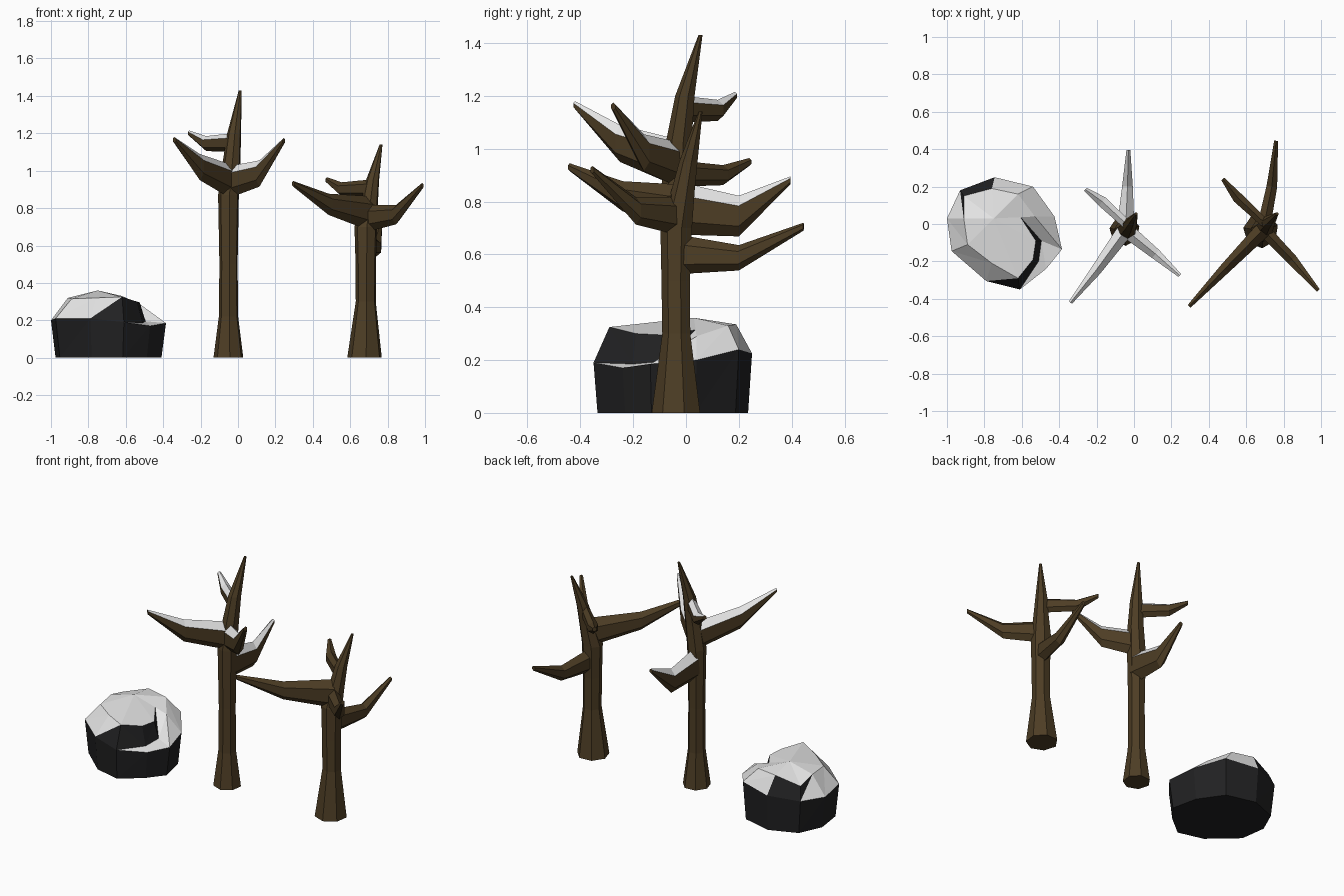
import bpy, bmesh, math
from mathutils import Vector

if "Cube" in bpy.data.objects:
    bpy.data.objects.remove(bpy.data.objects["Cube"])


def material(name, rgb):
    m = bpy.data.materials.new(name)
    m.diffuse_color = (*rgb, 1)
    m.use_nodes = True
    m.node_tree.nodes["Principled BSDF"].inputs["Base Color"].default_value = m.diffuse_color
    return m


BARK = material("bark_brown", (0.075, 0.047, 0.018))
SNOW = material("snow_white", (0.8, 0.8, 0.8))
STONE = material("dark_stone", (0.015, 0.015, 0.016))


def finish(bm, name, mats):
    bmesh.ops.recalc_face_normals(bm, faces=bm.faces)
    me = bpy.data.meshes.new(name)
    bm.to_mesh(me)
    bm.free()
    for m in mats:
        me.materials.append(m)
    ob = bpy.data.objects.new(name, me)
    bpy.context.collection.objects.link(ob)
    return ob


def loft(bm, rings, snow_sides=()):
    """Skin rings of equal size and cap both ends; listed sides become snow."""
    vs = [[bm.verts.new(p) for p in r] for r in rings]
    n = len(vs[0])
    for a, b in zip(vs, vs[1:]):
        for i in range(n):
            j = (i + 1) % n
            f = bm.faces.new((a[i], a[j], b[j], b[i]))
            f.material_index = 1 if i in snow_sides else 0
    bm.faces.new(vs[0])
    bm.faces.new(vs[-1])


def trunk(name, sections):
    """Seven-sided trunk and leader from (x, y, z, radius) sections."""
    bm = bmesh.new()
    rings = [[(x + r * math.cos(math.tau * i / 7 + 0.3),
               y + r * math.sin(math.tau * i / 7 + 0.3), z) for i in range(7)]
             for x, y, z, r in sections]
    loft(bm, rings)
    finish(bm, name, [BARK])


def branch(name, sections, snowy):
    """Deep six-sided branch with a top ridge; sections are (point, half width, half height)."""
    bm = bmesh.new()
    d = Vector(sections[-1][0]) - Vector(sections[0][0])
    side = Vector((d.y, -d.x, 0)).normalized()
    rings = []
    for p, w, h in sections:
        rings.append([Vector(p) + side * w * 1.1 * math.sin(math.tau * i / 6)
                      + Vector((0, 0, h * math.cos(math.tau * i / 6))) for i in range(6)])
    loft(bm, rings, (0, 5) if snowy else ())
    finish(bm, name, [BARK, SNOW])


# Trunks with their pointed leaders
trunk("snowy_tree_trunk", [
    (-.05, -.035, 0, .082), (-.05, -.035, .22, .053), (-.05, -.035, .5, .05),
    (-.05, -.035, .87, .057), (-.035, -.025, 1.03, .05),
    (-.02, -.003, 1.2, .038), (.012, .055, 1.43, .008)])
trunk("bare_tree_trunk", [
    (.678, -.035, 0, .095), (.684, -.035, .3, .055), (.684, -.037, .5, .056),
    (.684, -.035, .7, .062), (.705, -.01, .84, .046),
    (.72, .01, .95, .036), (.765, .055, 1.14, .008)])

# Branches: start, start height, bend, bend height, tip
BRANCHES = [
    ("snowy_front_left", (-.045, -.03, .945), .09, (-.205, -.25, 1.02), .07, (-.34, -.42, 1.165), True),
    ("snowy_front_right", (-.045, -.03, .94), .085, (.115, -.16, .985), .07, (.245, -.275, 1.16), True),
    ("snowy_back_left", (-.03, -.01, 1.15), .05, (-.17, .12, 1.145), .04, (-.26, .185, 1.2), True),
    ("snowy_back", (-.045, -.03, .775), .1, (-.035, .2, .745), .077, (-.03, .395, .88), True),
    ("bare_front_left", (.69, -.03, .775), .09, (.485, -.24, .82), .057, (.295, -.44, .93), False),
    ("bare_front_right", (.69, -.03, .745), .072, (.845, -.19, .765), .052, (.985, -.355, .92), False),
    ("bare_back_left", (.71, -.005, .905), .048, (.555, .14, .9), .038, (.475, .24, .95), False),
    ("bare_back", (.69, -.03, .6), .075, (.737, .2, .587), .048, (.76, .445, .705), False),
]
for name, start, h0, bend, h1, tip, snowy in BRANCHES:
    branch(name + "_branch", [(start, h0 * .5, h0), (bend, .03, h1), (tip, .011, .015)], snowy)

# Boulder: clockwise shoulder, crown and inner crown rings under one peak
SHOULDER = [(-1, .03, .2), (-.93, .18, .21), (-.745, .25, .225), (-.54, .2, .24),
            (-.425, .04, .2), (-.385, -.135, .185), (-.47, -.24, .17),
            (-.61, -.35, .19), (-.79, -.305, .21), (-.975, -.145, .21)]
CROWN = [(-.91, .03, .32), (-.91, .15, .29), (-.76, .19, .335), (-.62, .16, .33),
         (-.53, .04, .29), (-.495, -.09, .195), (-.51, -.2, .185),
         (-.62, -.29, .325), (-.76, -.21, .32), (-.89, -.11, .315)]
PEAK = Vector((-.75, .03, .36))
bm = bmesh.new()
bottom = [bm.verts.new((-.69 + (x + .69) * .92, -.05 + (y + .05) * .95, 0)) for x, y, z in SHOULDER]
shoulder = [bm.verts.new(p) for p in SHOULDER]
crown = [bm.verts.new(p) for p in CROWN]
inner = [bm.verts.new(Vector(p).lerp(PEAK, .35)) for p in CROWN]
inner[5].co = (-.525, -.09, .295)
inner[6].co = (-.54, -.19, .3)
peak = bm.verts.new(PEAK)
for i in range(10):
    j = (i + 1) % 10
    for a, b in ((bottom, shoulder), (shoulder, crown), (crown, inner)):
        bm.faces.new((a[i], a[j], b[i]))
        bm.faces.new((a[j], b[j], b[i]))
    bm.faces.new((inner[i], inner[j], peak))
bm.faces.new(bottom)
bmesh.ops.recalc_face_normals(bm, faces=bm.faces)
# Snow settles on upward-facing faces
for f in bm.faces:
    f.normal_update()
    f.material_index = 1 if f.normal.z > 0.44 else 0
finish(bm, "boulder", [STONE, SNOW])
